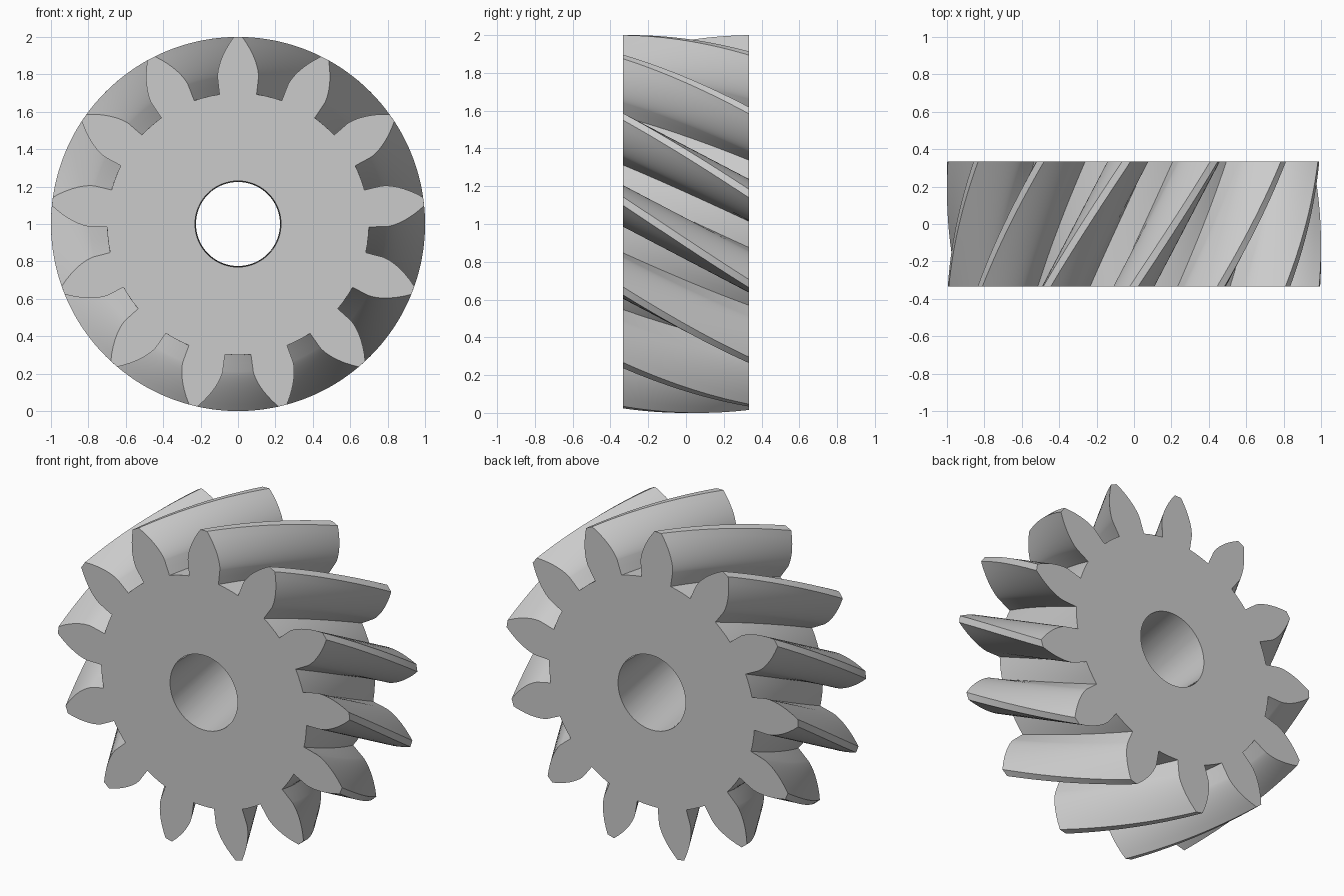
import bpy, bmesh
from math import sin, cos, tan, acos, radians, pi, tau

cube = bpy.data.objects.get("Cube")
if cube:
    bpy.data.objects.remove(cube)

TEETH = 13
STEPS = 24
HALF_WIDTH = 0.333
TWIST = radians(25.3)
BORE, ROOT, BASE, TIP = 0.23, 0.70, 0.79, 1.0
PITCH = tau / TEETH

# One side of a tooth as (radius, angle from tooth centre), root to tip
base_half = radians(7.95)
flank = [(ROOT, radians(8.15)), (0.745, radians(8.05))]
for i in range(10):
    r = BASE + (TIP - BASE) * (i / 9) ** 1.5
    a = acos(BASE / r)
    flank.append((r, base_half - (tan(a) - a)))

# Mirrored tooth plus the floor of the gap beside it
tooth = [(r, a) for r, a in flank] + [(r, -a) for r, a in reversed(flank)]
gap_half = PITCH / 2 - flank[0][1]
tooth += [(ROOT, -PITCH / 2 + gap_half * k) for k in (0.4, -0.4)]
profile = [(r, a + pi / 2 - i * PITCH) for i in range(TEETH) for r, a in tooth]

bm = bmesh.new()


def ring(points, y, turn):
    return [bm.verts.new((r * cos(a - turn), y, 1 + r * sin(a - turn)))
            for r, a in points]


def bridge(first, second):
    n = len(first)
    for i in range(n):
        j = (i + 1) % n
        bm.faces.new((first[i], first[j], second[j], second[i]))


# Twisted toothed surface
layers = [ring(profile, HALF_WIDTH * (2 * s / STEPS - 1), TWIST * s / STEPS)
          for s in range(STEPS + 1)]
for near, far in zip(layers, layers[1:]):
    bridge(near, far)

# Bore and flat end faces
bore_profile = [(BORE, a) for r, a in profile]
front_bore = ring(bore_profile, -HALF_WIDTH, 0)
back_bore = ring(bore_profile, HALF_WIDTH, TWIST)
bridge(layers[-1], back_bore)
bridge(back_bore, front_bore)
bridge(front_bore, layers[0])
bmesh.ops.recalc_face_normals(bm, faces=bm.faces[:])

mesh = bpy.data.meshes.new("helical_gear")
bm.to_mesh(mesh)
bm.free()
gear = bpy.data.objects.new("helical_gear", mesh)
bpy.context.collection.objects.link(gear)

# Plain grey metal
grey = bpy.data.materials.new("light_grey")
grey.use_nodes = True
color = (0.6, 0.6, 0.6, 1)
grey.diffuse_color = color
grey.node_tree.nodes["Principled BSDF"].inputs["Base Color"].default_value = color
mesh.materials.append(grey)

bpy.ops.object.select_all(action="DESELECT")
gear.select_set(True)
bpy.context.view_layer.objects.active = gear
bpy.ops.object.shade_smooth_by_angle(angle=radians(30))
